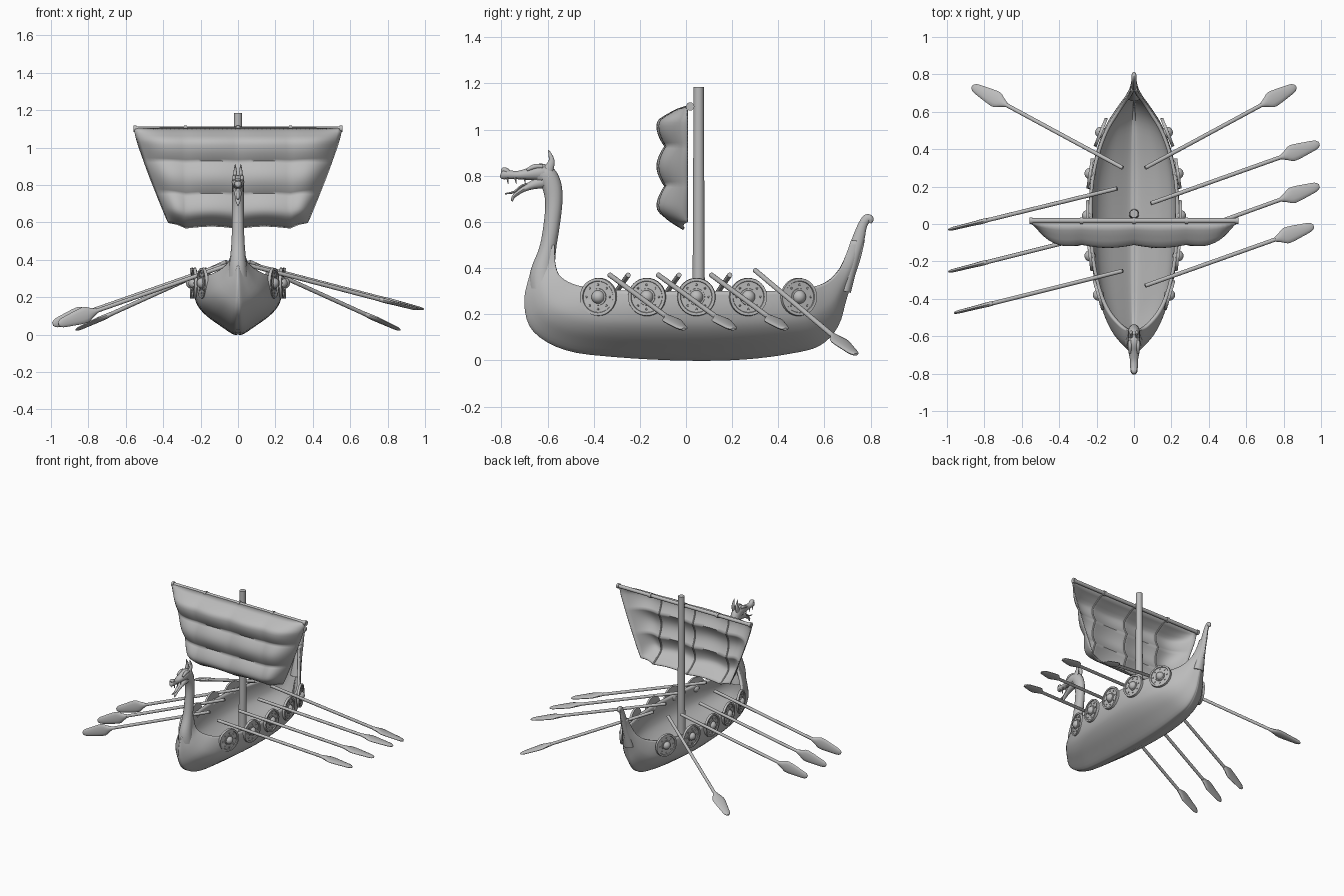
import bpy, bmesh, math
from mathutils import Vector, Matrix

if "Cube" in bpy.data.objects:
    bpy.data.objects.remove(bpy.data.objects["Cube"])

GREY = (0.5, 0.5, 0.5, 1)
mat = bpy.data.materials.new("plain_grey")
mat.use_nodes = True
mat.diffuse_color = GREY
mat.node_tree.nodes["Principled BSDF"].inputs["Base Color"].default_value = GREY


def finish(name, bm, angle=40, recalc=True):
    if recalc:
        bmesh.ops.recalc_face_normals(bm, faces=bm.faces)
    me = bpy.data.meshes.new(name)
    bm.to_mesh(me)
    bm.free()
    me.materials.append(mat)
    ob = bpy.data.objects.new(name, me)
    bpy.context.collection.objects.link(ob)
    bpy.ops.object.select_all(action='DESELECT')
    ob.select_set(True)
    bpy.context.view_layer.objects.active = ob
    bpy.ops.object.shade_smooth_by_angle(angle=math.radians(angle))
    return ob


def spline(pts, n=5):
    """Catmull-Rom curve through tuples of any length."""
    p = [Vector(q) for q in pts]
    p = [p[0] * 2 - p[1]] + p + [p[-1] * 2 - p[-2]]
    out = []
    for i in range(1, len(p) - 2):
        a, b, c, d = p[i - 1:i + 3]
        for k in range(n):
            t = k / n
            out.append((b * 2 + (c - a) * t + (a * 2 - b * 5 + c * 4 - d) * t ** 2
                        + (b * 3 - a - c * 3 + d) * t ** 3) * 0.5)
    return out + [p[-2]]


def skin(bm, rows, closed=False):
    vs = [[bm.verts.new(p) for p in r] for r in rows]
    m = len(rows[0])
    for r, q in zip(vs, vs[1:]):
        for j in range(m if closed else m - 1):
            k = (j + 1) % m
            bm.faces.new((r[j], q[j], q[k], r[k]))
    return vs


def sweep(name, pts, radii, side=Vector((1, 0, 0)), n=12):
    """Tube along pts; radii are (sideways, other) pairs."""
    bm = bmesh.new()
    rows = []
    for i, p in enumerate(pts):
        tan = pts[min(i + 1, len(pts) - 1)] - pts[max(i - 1, 0)]
        up = tan.cross(side).normalized()
        a, b = radii[i]
        rows.append([p + side * a * math.cos(k * math.tau / n) + up * b * math.sin(k * math.tau / n)
                     for k in range(n)])
    vs = skin(bm, rows, True)
    bm.faces.new(vs[0])
    bm.faces.new(vs[-1])
    return finish(name, bm)


def profile_tube(name, rows, x=0, n=5):
    """Rows of (y, z, half width in x, half depth) in the centre plane."""
    s = spline([(*r,) for r in rows], n)
    return sweep(name, [Vector((x, q[0], q[1])) for q in s],
                 [(max(q[2], .001), max(q[3], .001)) for q in s])


def rod(name, a, b, r, r2=None, n=16):
    a, b = Vector(a), Vector(b)
    d = (b - a).normalized()
    side = d.cross(Vector((0, 1, 0) if abs(d.y) < .9 else (1, 0, 0))).normalized()
    return sweep(name, [a, b], [(r, r), (r2 or r, r2 or r)], side, n)


# Hull: keel (y, z), gunwale (y, z), half width
stations = [(-.625, .50, -.57, .50, .03), (-.68, .36, -.565, .41, .042), (-.70, .24, -.54, .36, .08),
            (-.66, .125, -.47, .325, .14), (-.52, .045, -.36, .31, .19), (-.3, .015, -.2, .3, .225),
            (0, 0, 0, .3, .24), (.25, .005, .2, .3, .235), (.45, .03, .36, .3, .205),
            (.58, .065, .5, .31, .155), (.66, .15, .6, .335, .095), (.70, .28, .66, .385, .055),
            (.75, .42, .69, .45, .03), (.775, .52, .715, .52, .018)]
section = spline([(0, 0), (.12, .01), (.42, .17), (.68, .32), (.87, .48), (.96, .64), (1, .82), (1, 1)], 3)
section = [(-a, b) for a, b in reversed(section[1:])] + [tuple(q) for q in section]
bm = bmesh.new()
skin(bm, [[(a * w, ky + (gy - ky) * b, kz + (gz - kz) * b) for a, b in section]
          for ky, kz, gy, gz, w in spline(stations, 4)])
hull = finish("hull", bm, 50, recalc=False)
sol = hull.modifiers.new("planking", 'SOLIDIFY')
sol.thickness, sol.offset = .018, -1

# Figurehead and stern post
profile_tube("neck", [(-.615, .28, .06, .06), (-.622, .37, .047, .055), (-.60, .48, .036, .037),
                      (-.583, .58, .032, .035), (-.573, .68, .031, .037), (-.58, .75, .032, .042),
                      (-.605, .80, .033, .045), (-.64, .81, .032, .04)])
profile_tube("upper_jaw", [(-.585, .805, .024, .03), (-.63, .815, .034, .038), (-.68, .808, .03, .027),
                           (-.73, .803, .021, .018), (-.77, .805, .02, .02), (-.795, .808, .016, .022),
                           (-.803, .81, .006, .01)])
profile_tube("lower_jaw", [(-.62, .775, .026, .03), (-.67, .758, .021, .018), (-.71, .738, .016, .011),
                           (-.745, .712, .012, .008), (-.755, .69, .004, .004)])
profile_tube("tongue", [(-.66, .77, .01, .006), (-.71, .757, .01, .005), (-.745, .73, .008, .005),
                        (-.785, .722, .003, .003)])
profile_tube("nose_curl", [(-.765, .81, .016, .012), (-.785, .825, .016, .012), (-.80, .82, .01, .008)])
for s in (1, -1):
    profile_tube("horn", [(-.60, .82, .012, .024), (-.583, .86, .01, .014), (-.588, .89, .006, .008),
                          (-.597, .912, .001, .002)], s * .015)
    profile_tube("brow", [(-.62, .84, .008, .008), (-.655, .84, .011, .011), (-.69, .825, .006, .006)], s * .022)
    for y in (-.775, -.74, -.70):
        rod("fang", (s * .012, y, .793), (s * .011, y + .004, .765), .006, .001, 6)
profile_tube("stern_post", [(.685, .30, .04, .03), (.715, .42, .026, .03), (.745, .52, .018, .027),
                            (.765, .585, .014, .02), (.785, .615, .013, .019), (.80, .61, .012, .014),
                            (.797, .595, .008, .006)])

# Mast and yard
rod("mast", (0, .055, .02), (0, .055, 1.185), .028, .022, 20)
rod("yard", (-.56, .018, 1.1), (.56, .018, 1.1), .013)
for x in (-.55, -.28, 0, .28, .55):
    rod("yard_band", (x - .008, .018, 1.1), (x + .008, .018, 1.1), .018)


# Sail: four billowing panels, three puffs high
def sail_point(s, t):
    a = abs(s)
    w = .555 - .185 * t ** 1.15
    x = a * .56 if a < .5 else .28 + (a - .5) * 2 * (w - .28)
    puff = (.74 + .26 * abs(math.sin(3 * math.pi * t))) * min(1, t / .12) ** .6
    puff *= 1 - .8 * max(0, (t - .84) / .16) ** 2
    belly = (1 - a ** 7) * (.88 + .12 * abs(math.sin(math.tau * s)))
    z = 1.1 - .53 * t + .03 * t * s ** 4 + .012 * t * abs(math.sin(math.tau * s))
    return Vector((math.copysign(x, s), .008 - .13 * puff * belly, z))


bm = bmesh.new()
skin(bm, [[sail_point(i / 24 - 1, j / 36) for j in range(37)] for i in range(49)])
sail = finish("sail", bm, 60)
sail.modifiers.new("cloth", 'SOLIDIFY').thickness = .006
for s in (-.5, 0, .5):
    sweep("sail_rope", [sail_point(s, j / 36) for j in range(37)], [(.006, .006)] * 37, n=8)

# Shields: (y, distance from centre, outward lean along y)
for y, x, lean in [(-.38, .19, -.3), (-.17, .235, -.12), (.045, .248, 0), (.27, .235, .15), (.49, .178, .4)]:
    for s in (1, -1):
        rot = Vector((s, lean, 0)).to_track_quat('Z', 'Y').to_matrix().to_4x4()
        bm = bmesh.new()
        bmesh.ops.create_cone(bm, cap_ends=True, segments=32, radius1=.083, radius2=.081, depth=.016)
        top = [f for f in bm.faces if f.normal.z > .9]
        bmesh.ops.inset_region(bm, faces=top, thickness=.012)
        bmesh.ops.inset_region(bm, faces=top, thickness=.002, depth=-.006)
        bmesh.ops.create_uvsphere(bm, u_segments=20, v_segments=10, radius=.03)
        bmesh.ops.create_cone(bm, cap_ends=True, segments=24, radius1=.038, radius2=.036, depth=.014)
        for k in range(8):
            a = k * math.tau / 8
            bmesh.ops.create_uvsphere(bm, u_segments=6, v_segments=4, radius=.005, matrix=Matrix.Translation(
                (.053 * math.cos(a), .053 * math.sin(a), .004)))
        bm.transform(Matrix.Translation((s * x, y, .275)) @ rot)
        finish("shield", bm, 35)

# Oars: inner end, tip, blade upright or flat
oars = [((s * .06, .30, .39), (s * .865, .735, .025), False) for s in (1, -1)]
oars += [((.09, .11, .37), (.99, .43, .135), False), ((.09, -.12, .37), (.99, .205, .135), False),
         ((.06, -.33, .37), (.96, -.01, .135), False), ((-.09, .19, .37), (-.99, -.03, .055), True),
         ((-.09, -.03, .37), (-.99, -.255, .055), True), ((-.06, -.25, .37), (-.96, -.475, .055), True)]
for a, b, upright in oars:
    a, b = Vector(a), Vector(b)
    d = (b - a).normalized()
    side = d.cross(Vector((0, 0, 1))).normalized()
    if upright:
        side = side.cross(d).normalized()
    rod("oar_shaft", a, b - d * .18, .011, n=12)
    blade = spline([(.225, .012, .012), (.195, .026, .013), (.165, .042, .012), (.13, .042, .011),
                    (.07, .033, .01), (.02, .024, .009), (0, .01, .005)], 3)
    sweep("oar_blade", [b - d * q[0] for q in blade], [(q[1], q[2]) for q in blade], side)
